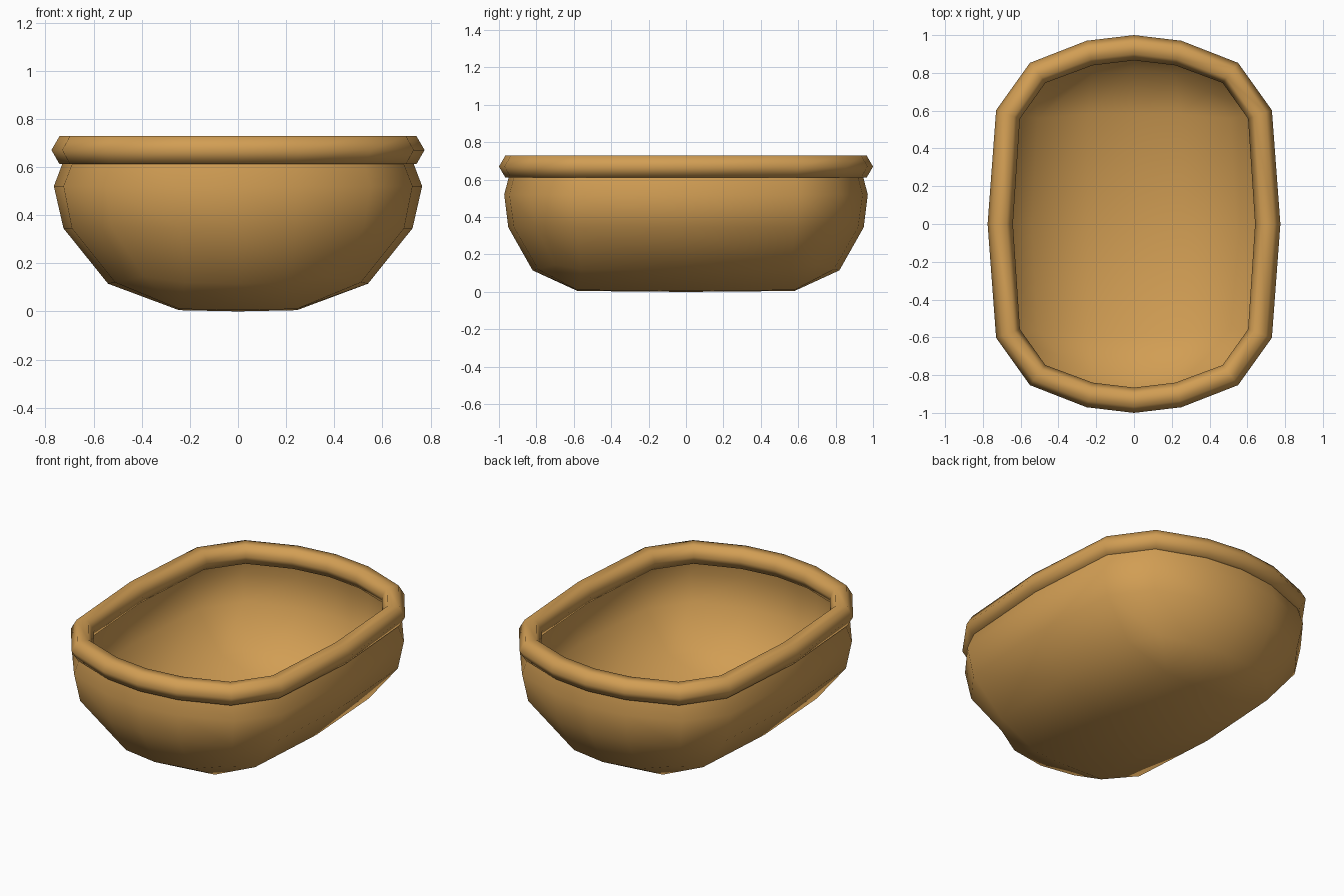
import bpy, math
from mathutils import Vector

if "Cube" in bpy.data.objects:
    bpy.data.objects.remove(bpy.data.objects["Cube"])

mat = bpy.data.materials.new("warm_tan")
mat.diffuse_color = (0.64, 0.34, 0.088, 1)
mat.use_nodes = True
mat.node_tree.nodes["Principled BSDF"].inputs["Base Color"].default_value = mat.diffuse_color


def make(name, verts, faces):
    me = bpy.data.meshes.new(name)
    me.from_pydata([tuple(v) for v in verts], [], faces)
    me.materials.append(mat)
    for p in me.polygons:
        p.use_smooth = True
    me.validate()
    ob = bpy.data.objects.new(name, me)
    bpy.context.collection.objects.link(ob)
    return ob


def full_ring(q):
    """Mirror a quarter outline (+x axis to +y axis, 5 points) to 16 points, counter-clockwise."""
    half = q + [(-x, y, z) for x, y, z in q[-2::-1]]
    return [Vector(p) for p in half + [(x, -y, z) for x, y, z in half[-2:0:-1]]]


# Quarter outlines of the tub wall, top to bottom
top = full_ring([(.708, 0, .67), (.667, .58, .67), (.51, .80, .67), (.235, .905, .67), (0, .933, .67)])
rings = [
    top,
    full_ring([(.765, 0, .52), (.725, .60, .52), (.55, .83, .52), (.245, .945, .52), (0, .972, .52)]),
    full_ring([(.725, 0, .345), (.69, .59, .345), (.525, .805, .35), (.24, .92, .345), (0, .95, .345)]),
    full_ring([(.54, 0, .115), (.51, .56, .12), (.39, .70, .145), (.22, .79, .12), (0, .82, .115)]),
]
verts = [v for r in rings for v in r]
faces = []
for k in range(3):
    for i in range(16):
        j = (i + 1) % 16
        faces.append((k * 16 + i, (k + 1) * 16 + i, (k + 1) * 16 + j, k * 16 + j))

# Floor: 5 x 5 grid whose border is the lowest wall ring
border = [(4, 2), (4, 3), (4, 4), (3, 4), (2, 4), (1, 4), (0, 4), (0, 3),
          (0, 2), (0, 1), (0, 0), (1, 0), (2, 0), (3, 0), (4, 0), (4, 1)]
grid = {c: 48 + i for i, c in enumerate(border)}
for a in (1, 2, 3):
    for b in (1, 2, 3):
        grid[(a, b)] = len(verts)
        verts.append(Vector(((a - 2) * .245, (b - 2) * .58, .005 * (abs(a - 2) + abs(b - 2)))))
for a in range(4):
    for b in range(4):
        faces.append((grid[(a, b)], grid[(a, b + 1)], grid[(a + 1, b + 1)], grid[(a + 1, b)]))
make("tub_body", verts, faces)

# Rim: hexagonal tube swept along the top outline
R = .067
rv, rf = [], []
for i, p in enumerate(top):
    t = (p - top[i - 1]).normalized() + (top[(i + 1) % 16] - p).normalized()
    n = Vector((t.y, -t.x, 0)).normalized()
    for s in range(6):
        a = math.pi / 3 * s
        rv.append(p + n * R * math.cos(a) + Vector((0, 0, R * math.sin(a))))
for i in range(16):
    j = (i + 1) % 16
    for s in range(6):
        t = (s + 1) % 6
        rf.append((i * 6 + s, j * 6 + s, j * 6 + t, i * 6 + t))
make("rim", rv, rf)
